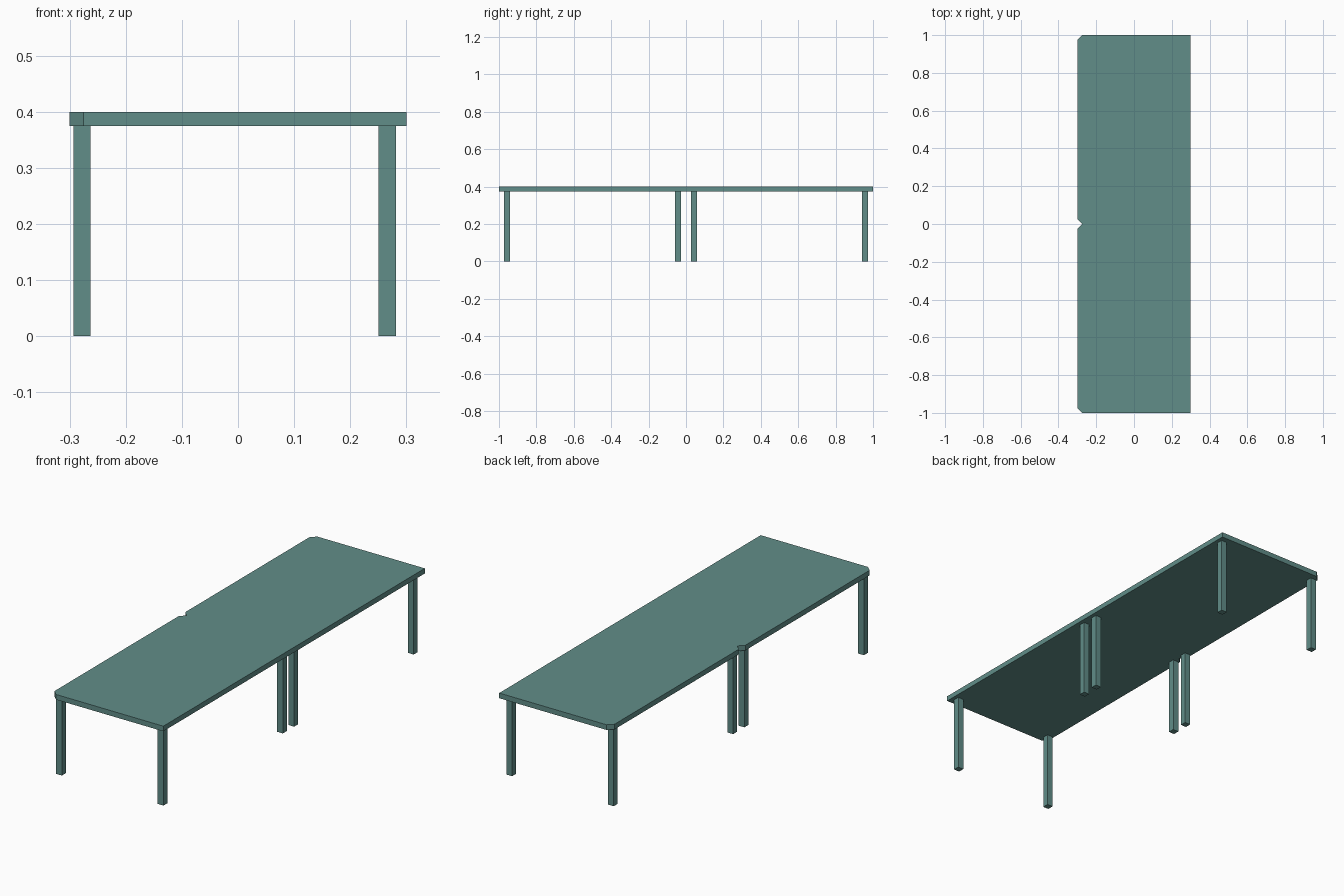
import bpy, bmesh

if "Cube" in bpy.data.objects:
    bpy.data.objects.remove(bpy.data.objects["Cube"])

mat = bpy.data.materials.new("muted teal")
mat.diffuse_color = (0.12, 0.27, 0.25, 1)
mat.use_nodes = True
mat.node_tree.nodes["Principled BSDF"].inputs["Base Color"].default_value = mat.diffuse_color


def prism(name, outline, z0, z1):
    """Extrude a flat outline from z0 to z1."""
    bm = bmesh.new()
    face = bm.faces.new([bm.verts.new((x, y, z0)) for x, y in outline])
    ext = bmesh.ops.extrude_face_region(bm, geom=[face])
    for v in ext["geom"]:
        if isinstance(v, bmesh.types.BMVert):
            v.co.z = z1
    bmesh.ops.recalc_face_normals(bm, faces=bm.faces)
    mesh = bpy.data.meshes.new(name)
    bm.to_mesh(mesh)
    bm.free()
    mesh.materials.append(mat)
    obj = bpy.data.objects.new(name, mesh)
    bpy.context.collection.objects.link(obj)


# Tabletop: clipped left corners and a V notch where the two halves meet
X, Y, C, T = 0.3, 1.0, 0.025, 0.375
prism("tabletop", [(X, -Y), (X, Y), (-X + C, Y), (-X, Y - C), (-X, C),
                   (-X + C, 0), (-X, -C), (-X, -Y + C), (-X + C, -Y)], T, 0.4)

# Square legs: four for each half
H = 0.0153
for side, x in (("left", -0.278), ("right", 0.266)):
    for pos, y in (("front", -0.957), ("mid_front", -0.043),
                   ("mid_back", 0.043), ("back", 0.957)):
        prism(f"{pos}_{side}_leg", [(x - H, y - H), (x + H, y - H),
                                    (x + H, y + H), (x - H, y + H)], 0, T)
